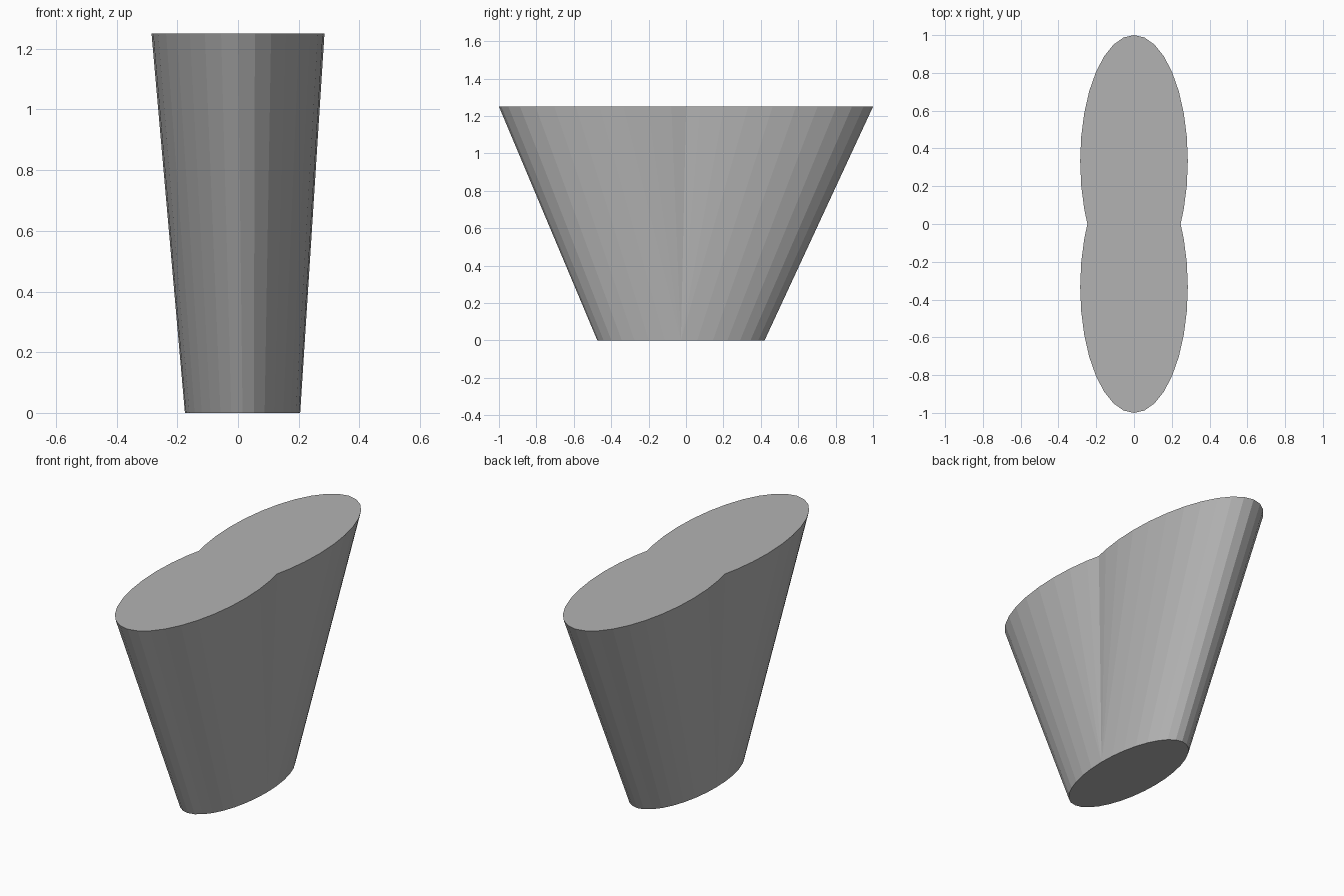
import bpy, bmesh
from math import sin, cos, radians

cube = bpy.data.objects.get("Cube")
if cube:
    bpy.data.objects.remove(cube, do_unlink=True)

HEIGHT = 1.25
TOP_RX, TOP_RY, LOBE_Y = 0.285, 0.667, 0.333    # two overlapping ellipses
BASE_RX, BASE_RY = 0.19, 0.447                  # single ellipse
BASE_X, BASE_Y = 0.015, -0.027
STEP = 360 / 32

# Material
grey = bpy.data.materials.new("plain grey")
grey.use_nodes = True
colour = (0.45, 0.45, 0.45, 1)
grey.diffuse_color = colour
grey.node_tree.nodes["Principled BSDF"].inputs["Base Color"].default_value = colour

# Angles along one lobe, measured from its tip to the waist on each side
angles = [-120] + [i * STEP for i in range(-10, 11)] + [120]

bm = bmesh.new()
top_ring, base_ring = [], []
for side in (1, -1):
    for a in angles[:-1]:
        t = radians(a)
        top_ring.append(bm.verts.new((side * TOP_RX * sin(t),
                                      side * (LOBE_Y + TOP_RY * cos(t)), HEIGHT)))
        # Past the widest point the walls fan into one base corner
        b = radians(max(-90, min(90, a)))
        base_ring.append(bm.verts.new((BASE_X + side * BASE_RX * sin(b),
                                       BASE_Y + side * BASE_RY * cos(b), 0)))

# Walls lofted between the rings, then the two caps
n = len(top_ring)
for i in range(n):
    j = (i + 1) % n
    bm.faces.new((base_ring[i], base_ring[j], top_ring[j], top_ring[i]))
bm.faces.new(top_ring)
bm.faces.new(base_ring)
bmesh.ops.remove_doubles(bm, verts=bm.verts, dist=0.0005)
bmesh.ops.recalc_face_normals(bm, faces=bm.faces)

mesh = bpy.data.meshes.new("lofted_body")
bm.to_mesh(mesh)
bm.free()
mesh.materials.append(grey)
body = bpy.data.objects.new("lofted_body", mesh)
bpy.context.collection.objects.link(body)
